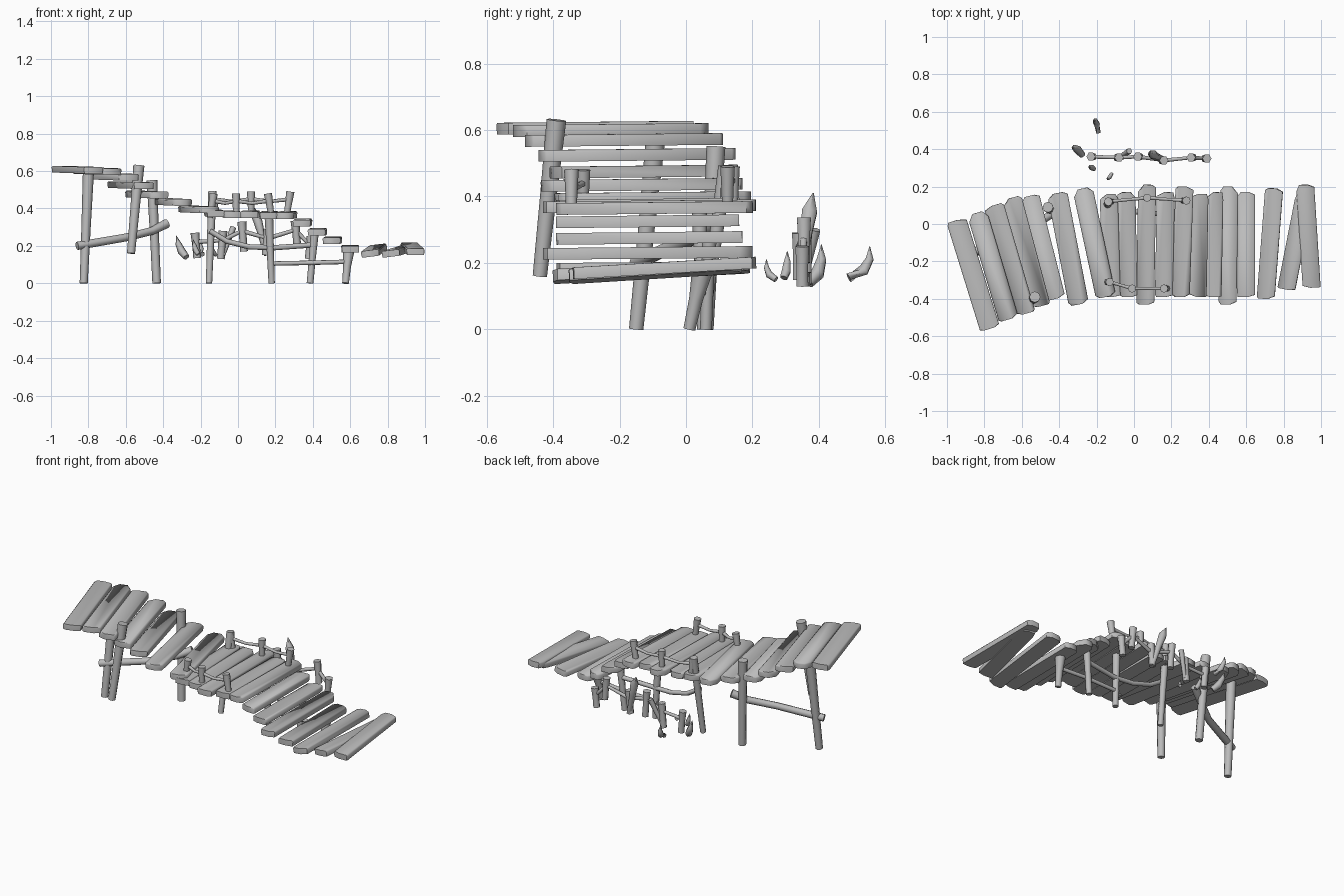
import bpy, bmesh, math, random
from mathutils import Vector

random.seed(4)
cube = bpy.data.objects.get("Cube")
if cube:
    bpy.data.objects.remove(cube, do_unlink=True)

wood = bpy.data.materials.new("weathered_grey_wood")
wood.use_nodes = True
grey = (0.5, 0.5, 0.5, 1)
wood.diffuse_color = grey
wood.node_tree.nodes["Principled BSDF"].inputs["Base Color"].default_value = grey


def finish(name, bm):
    """Turn a bmesh into a shaded wooden object."""
    bmesh.ops.recalc_face_normals(bm, faces=bm.faces)
    mesh = bpy.data.meshes.new(name)
    bm.to_mesh(mesh)
    bm.free()
    mesh.materials.append(wood)
    obj = bpy.data.objects.new(name, mesh)
    bpy.context.collection.objects.link(obj)
    bpy.ops.object.select_all(action='DESELECT')
    obj.select_set(True)
    bpy.context.view_layer.objects.active = obj
    bpy.ops.object.shade_smooth_by_angle(angle=math.radians(62))
    return obj


def bridge(bm, rings):
    """Skin a stack of vertex rings and cap both ends."""
    n = len(rings[0])
    for low, high in zip(rings, rings[1:]):
        for i in range(n):
            j = (i + 1) % n
            bm.faces.new((low[i], low[j], high[j], high[i]))
    bm.faces.new(rings[0])
    bm.faces.new(rings[-1])


def plank(name, back, front, width, roll=0, thick=0.035):
    """Rough board, unevenly chopped at the back and squarer in front."""
    back, front = Vector(back), Vector(front)
    along = (front - back).normalized()
    side = Vector((-along.y, along.x, roll)).normalized()
    up = side.cross(along)
    up = up if up.z > 0 else -up
    half, length = width / 2, (front - back).length
    cut = [random.uniform(0.01, 0.04) for _ in range(2)]
    cut += [random.uniform(0.005, 0.02) for _ in range(2)]
    tip = [random.uniform(-0.4, 0.4) * half for _ in range(2)]
    outline = [(cut[0], -half), (0, tip[0] - half * 0.5), (0, tip[0] + half * 0.5),
               (cut[1], half), (length - cut[2], half),
               (length, tip[1] + half * 0.55), (length, tip[1] - half * 0.55),
               (length - cut[3], -half)]
    bm = bmesh.new()
    rings = []
    for level, shrink in ((-0.5, 0.95), (0.3, 1), (0.5, 0.88)):
        rings.append([bm.verts.new(back + along * u + side * v * shrink + up * thick * level)
                      for u, v in outline])
    bridge(bm, rings)
    return finish(name, bm)


def stick(name, points, radii, sides=8):
    """Round pole that follows a path, with one radius per point."""
    pts = [Vector(p) for p in points]
    bm = bmesh.new()
    rings = []
    for k, p in enumerate(pts):
        axis = (pts[min(k + 1, len(pts) - 1)] - pts[max(k - 1, 0)]).normalized()
        helper = Vector((0, 1, 0)) if abs(axis.y) < 0.8 else Vector((1, 0, 0))
        a = axis.cross(helper).normalized()
        b = axis.cross(a)
        rings.append([bm.verts.new(p + (a * math.cos(t) + b * math.sin(t)) * radii[k])
                      for t in (math.tau * i / sides for i in range(sides))])
    bridge(bm, rings)
    return finish(name, bm)


def post(name, foot, top, r, taper=0.8, sides=8):
    """Upright that widens towards the top."""
    mid = (Vector(foot) + Vector(top)) / 2
    return stick(name, [foot, mid, top], [r * taper, r * 0.92, r * 1.1], sides)


# Sloping walkway: back x, back y, front x, front y, height
deck = [
    (-.95, .02, -.77, -.56, .607), (-.84, .06, -.67, -.51, .6),
    (-.75, .1, -.58, -.48, .57), (-.655, .14, -.5, -.44, .525),
    (-.56, .15, -.42, -.4, .475), (-.41, .165, -.295, -.43, .435),
    (-.275, .19, -.15, -.39, .395), (-.135, .16, -.12, -.39, .375),
    (-.04, .17, -.03, -.39, .37), (.07, .21, .06, -.43, .37),
    (.17, .17, .16, -.39, .365), (.27, .2, .25, -.39, .365),
    (.35, .16, .34, -.39, .325), (.43, .17, .42, -.39, .275),
    (.51, .2, .5, -.43, .23), (.6, .17, .6, -.39, .185),
    (.75, .19, .705, -.4, .175), (.915, .16, .815, -.35, .175),
    (.915, .21, .95, -.34, .185)]
for i, (bx, by, fx, fy, z) in enumerate(deck):
    loose = i > 15
    tilt = 0.016 if loose else 0.003
    plank("deck_plank_%d" % (i + 1), (bx, by, z + tilt), (fx, fy, z - tilt),
          0.108 if i < 7 else 0.096, 0.12 if i in (16, 17) else 0)

# Tall supports
post("support_high_end", (-.825, -.15, 0), (-.8, -.09, .59), .027)
post("support_front", (-.572, -.44, .16), (-.53, -.39, .63), .027)
post("support_back", (-.435, .06, 0), (-.46, .09, .55), .026, 0.88)
post("support_middle_right", (-.155, .05, 0), (-.137, .12, .49), .021)
post("support_middle_left", (.18, .05, 0), (.165, .04, .36), .021)
post("support_low_end", (.385, .06, 0), (.41, .07, .27), .02, 0.9)
stick("support_last", [(.575, .01, 0), (.583, .03, .09), (.592, .05, .18)], [.018, .021, .032])

# Braces between supports
stick("brace_high", [(-.86, -.15, .2), (-.6, -.05, .245), (-.46, .04, .28), (-.38, .09, .32)],
      [.022, .021, .021, .025])
stick("brace_middle", [(-.15, .07, .28), (-.06, .07, .225), (.06, .06, .195), (.19, .05, .19),
                       (.4, .07, .205)], [.014] * 5)
stick("brace_low", [(.16, .05, .105), (.4, .05, .11), (.58, .03, .115)], [.012] * 3)


# Hand rails on both edges
def railing(name, tops, height, lean):
    path = []
    for i, (x, y) in enumerate(tops):
        foot = (x + lean * (i - 1), y, height - 0.13)
        post("%s_post_%d" % (name, i + 1), foot, (x, y, height), .02)
        path.append(Vector((x, y, height - 0.04)))
    for i, (a, b) in enumerate(zip(path, path[1:])):
        sag = (a + b) / 2 - Vector((0, 0, 0.012))
        stick("%s_rail_%d" % (name, i + 1), [a, sag, b], [.011, .009, .011], 6)


railing("back_railing", [(-.137, .12), (.07, .14), (.28, .125)], .49, -.02)
railing("front_railing", [(-.13, -.31), (-.01, -.345), (.16, -.345)], .48, .02)

# Broken fence behind: x, y, bottom, top
fence = [(-.23, .36, .135, .27), (-.08, .355, .13, .28), (.02, .36, .17, .33),
         (.16, .34, .15, .29), (.305, .355, .2, .335), (.39, .35, .13, .25)]
path = []
for i, (x, y, low, high) in enumerate(fence):
    foot = (x + 0.012 * (-1) ** i, y, low)
    post("fence_post_%d" % (i + 1), foot, (x, y, high), .022, 0.95, 6)
    path.append((x, y, high - 0.05))
for i, (a, b) in enumerate(zip(path, path[1:])):
    stick("fence_rail_%d" % (i + 1), [a, b], [.012, .01], 6)
post("fence_leaning_stake", (-.08, .355, .15), (-.025, .39, .3), .015, 0.8, 6)
stick("fence_spike", [(.155, .345, .15), (.12, .36, .28), (.1, .372, .355), (.08, .383, .41)],
      [.016, .02, .026, .002], 6)

# Curved pointed shards: x, y, base height, tip height, sideways and forward bend
shards = [(-.3, .39, .14, .255, .03, .022), (-.2, .525, .155, .25, .012, .035),
          (-.225, .3, .155, .235, .015, .006), (-.13, .255, .15, .21, .015, -.016)]
for i, (x, y, low, high, lean, bend) in enumerate(shards):
    r = 0.19 * (high - low)
    tall = high - low
    stick("curved_shard_%d" % (i + 1),
          [(x + lean * 0.8, y - bend, low), (x, y + bend * 0.3, low + tall * 0.25),
           (x - lean * 0.6, y + bend * 0.8, low + tall * 0.6), (x - lean, y + bend * 0.8, high)],
          [r * 0.8, r, r * 0.75, 0.001], 6)
